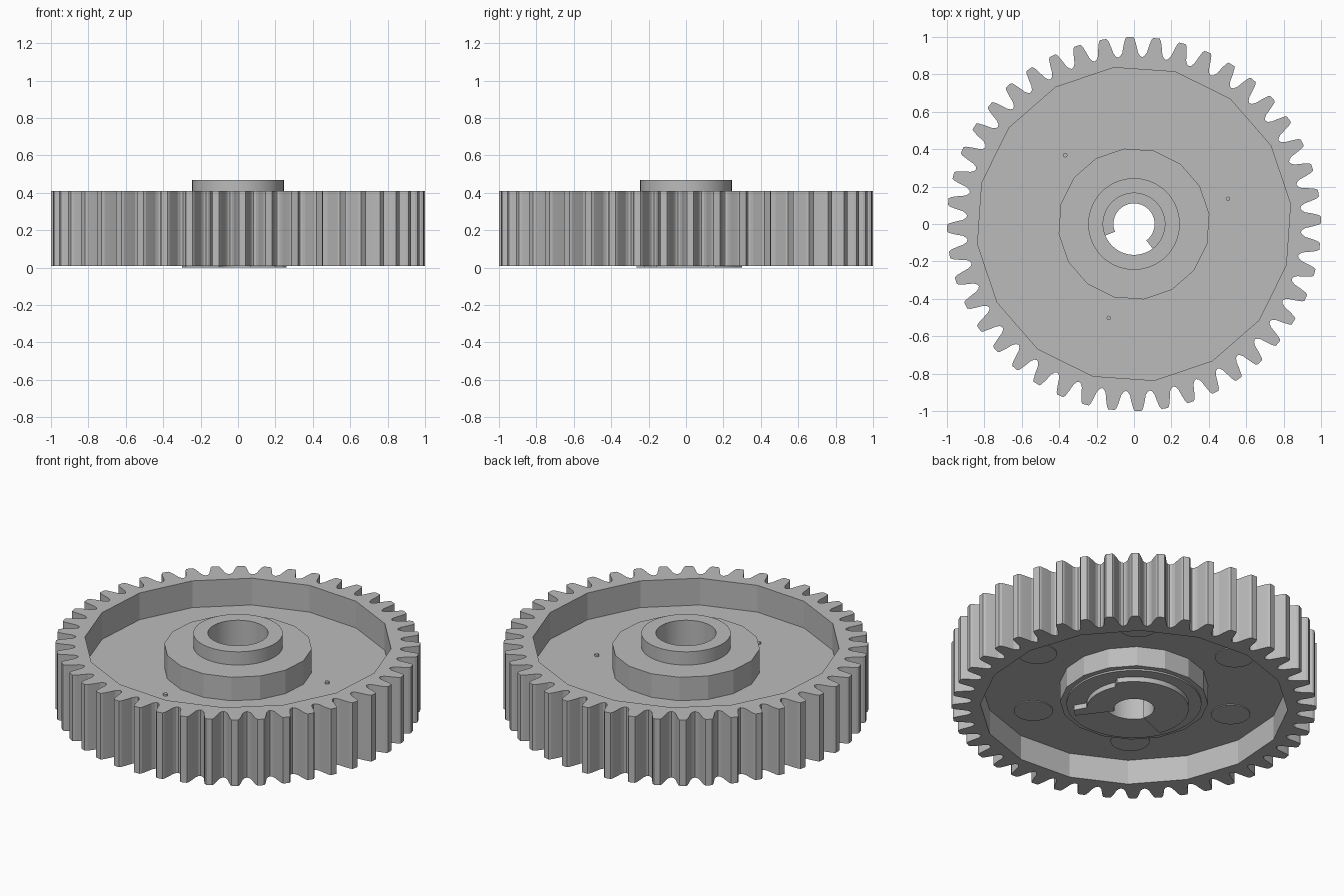
import bpy
import bmesh
from math import cos, sin, radians, tau

cube = bpy.data.objects.get("Cube")
if cube:
    bpy.data.objects.remove(cube, do_unlink=True)

GREY = (0.5, 0.5, 0.5, 1)
grey = bpy.data.materials.new("plain_grey")
grey.use_nodes = True
grey.diffuse_color = GREY
grey.node_tree.nodes["Principled BSDF"].inputs["Base Color"].default_value = GREY


def polar(r, a):
    return (r * cos(a), r * sin(a))


def ring(r, n=64, phase=0.0, cx=0.0, cy=0.0):
    pts = [polar(r, phase + tau * i / n) for i in range(n)]
    return [(x + cx, y + cy) for x, y in pts]


def prism(name, loops, z0, z1):
    """Solid between two heights; the first loop is the outline, the rest are holes."""
    bm = bmesh.new()
    caps = {z0: [], z1: []}
    for loop in loops:
        low, high = ([bm.verts.new((x, y, z)) for x, y in loop] for z in (z0, z1))
        for i in range(len(loop)):
            j = (i + 1) % len(loop)
            bm.faces.new((low[i], low[j], high[j], high[i]))
            caps[z0].append(bm.edges.get((low[i], low[j])))
            caps[z1].append(bm.edges.get((high[i], high[j])))
    for edges in caps.values():
        bmesh.ops.triangle_fill(bm, edges=edges, use_beauty=True, normal=(0, 0, 1))
    bmesh.ops.recalc_face_normals(bm, faces=bm.faces)
    mesh = bpy.data.meshes.new(name)
    bm.to_mesh(mesh)
    bm.free()
    mesh.materials.append(grey)
    obj = bpy.data.objects.new(name, mesh)
    bpy.context.collection.objects.link(obj)
    bpy.ops.object.select_all(action="DESELECT")
    obj.select_set(True)
    bpy.context.view_layer.objects.active = obj
    bpy.ops.object.shade_smooth_by_angle(angle=radians(12))
    return obj


# Toothed rim: one mirrored tooth profile repeated round the edge
TEETH = 44
half = [(0.90, 0.058), (0.917, 0.046), (0.955, 0.036), (0.988, 0.026), (1.0, 0.018)]
tooth = [(r, -a) for r, a in half] + [(r, a) for r, a in reversed(half)]
outline = []
for t in range(TEETH):
    centre = radians(1.3) + tau * t / TEETH
    outline.append(polar(0.893, centre - tau / TEETH / 2))
    outline += [polar(r, centre + a) for r, a in tooth]
FACET = radians(7.3)
prism("toothed_rim", [outline, ring(0.843, 16, FACET)], 0.01, 0.41)

# Thin web joining rim and hub
prism("web", [ring(0.85, 16, FACET), ring(0.38, 16, FACET)], 0.16, 0.248)

# Faceted hub, with a shallow step below, and the round boss on top
prism("hub", [ring(0.406, 16, FACET), ring(0.165)], 0.04, 0.39)
prism("hub_lower_step", [ring(0.37, 48), ring(0.165)], 0.03, 0.05)
prism("boss", [ring(0.245), ring(0.165)], 0.38, 0.47)

# Open-ended collar inside the bore
START, END, STEPS = radians(-53), radians(202), 48
angles = [START + (END - START) * i / STEPS for i in range(STEPS + 1)]
inner = [polar(0.11, a) for a in reversed(angles)]
prism("bore_collar", [[polar(0.17, a) for a in angles] + inner], 0.02, 0.30)


# Cam on the underside, its radius varying along the sweep
def cam_radius(a):
    if a < radians(-40):
        return 0.33
    if a < radians(30):
        return 0.26
    return 0.30


prism("underside_cam", [[polar(cam_radius(a), a) for a in angles] + inner], 0.0, 0.035)

# Round pads under the web and small pips above it
for k in range(6):
    x, y = polar(0.625, radians(52 + 60 * k))
    prism(f"web_pad_{k + 1}", [ring(0.107, 32, 0, x, y)], 0.155, 0.165)
for k in range(3):
    x, y = polar(0.52, radians(15 + 120 * k))
    prism(f"web_pip_{k + 1}", [ring(0.012, 12, 0, x, y)], 0.24, 0.26)
